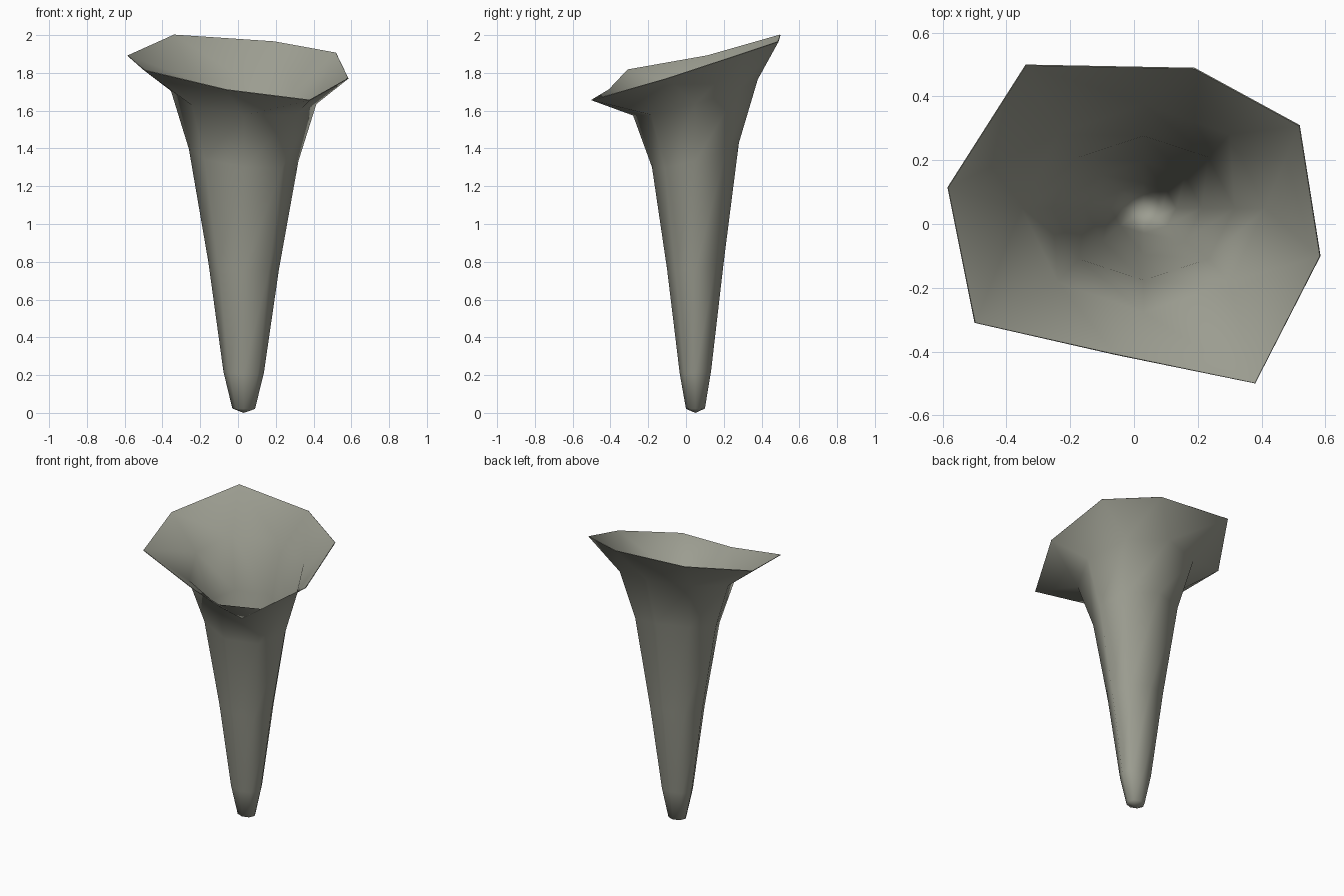
import bpy, bmesh
from math import cos, sin, tau

cube = bpy.data.objects.get("Cube")
if cube:
    bpy.data.objects.remove(cube, do_unlink=True)

SIDES = 8
CX, CY = 0.03, 0.05

# Tilted elliptical rings: x radius, y radius, height, slope along x, slope along y
rings = [
    (0.06, 0.05, 0.022, -0.02, 0.02),
    (0.107, 0.083, 0.215, -0.03, 0.10),
    (0.187, 0.15, 0.78, -0.10, 0.14),
    (0.29, 0.23, 1.365, -0.11, 0.28),
    (0.385, 0.33, 1.67, -0.09, 0.29),
]

# Uneven flared lip, counter-clockwise from the left side
lip = [
    (0.585, -0.10, 1.77), (0.52, 0.31, 1.905), (0.19, 0.49, 1.965), (-0.34, 0.50, 2.0),
    (-0.585, 0.115, 1.89), (-0.50, -0.31, 1.815), (-0.06, -0.41, 1.71), (0.38, -0.50, 1.655),
]


def ring_points(rx, ry, z, slope_x, slope_y):
    points = []
    for i in range(SIDES):
        dx, dy = rx * cos(tau * i / SIDES), ry * sin(tau * i / SIDES)
        points.append((CX + dx, CY + dy, z + slope_x * dx + slope_y * dy))
    return points


# Funnel wall: closed tip, stacked rings, flared lip
bm = bmesh.new()
loops = [[bm.verts.new(p) for p in ring_points(*r)] for r in rings]
loops.append([bm.verts.new(p) for p in lip])
tip = bm.verts.new((CX, CY, 0.0))
for i in range(SIDES):
    j = (i + 1) % SIDES
    bm.faces.new((tip, loops[0][j], loops[0][i]))
    for low, high in zip(loops, loops[1:]):
        bm.faces.new((low[i], low[j], high[j], high[i]))
mesh = bpy.data.meshes.new("funnel")
bm.to_mesh(mesh)
bm.free()
funnel = bpy.data.objects.new("funnel", mesh)
bpy.context.collection.objects.link(funnel)

# Stone-grey colour
colour = (0.33, 0.335, 0.28, 1)
mat = bpy.data.materials.new("olive_grey")
mat.use_nodes = True
mat.diffuse_color = colour
bsdf = next(n for n in mat.node_tree.nodes if n.type == "BSDF_PRINCIPLED")
bsdf.inputs["Base Color"].default_value = colour
mesh.materials.append(mat)

# Smooth shading and a paper-thin wall
mesh.shade_smooth()
wall = funnel.modifiers.new("thin_wall", "SOLIDIFY")
wall.thickness = 0.004
wall.offset = -1
bpy.context.view_layer.objects.active = funnel
funnel.select_set(True)
bpy.ops.object.modifier_apply(modifier=wall.name)
bpy.ops.object.shade_smooth_by_angle(angle=1.2)
